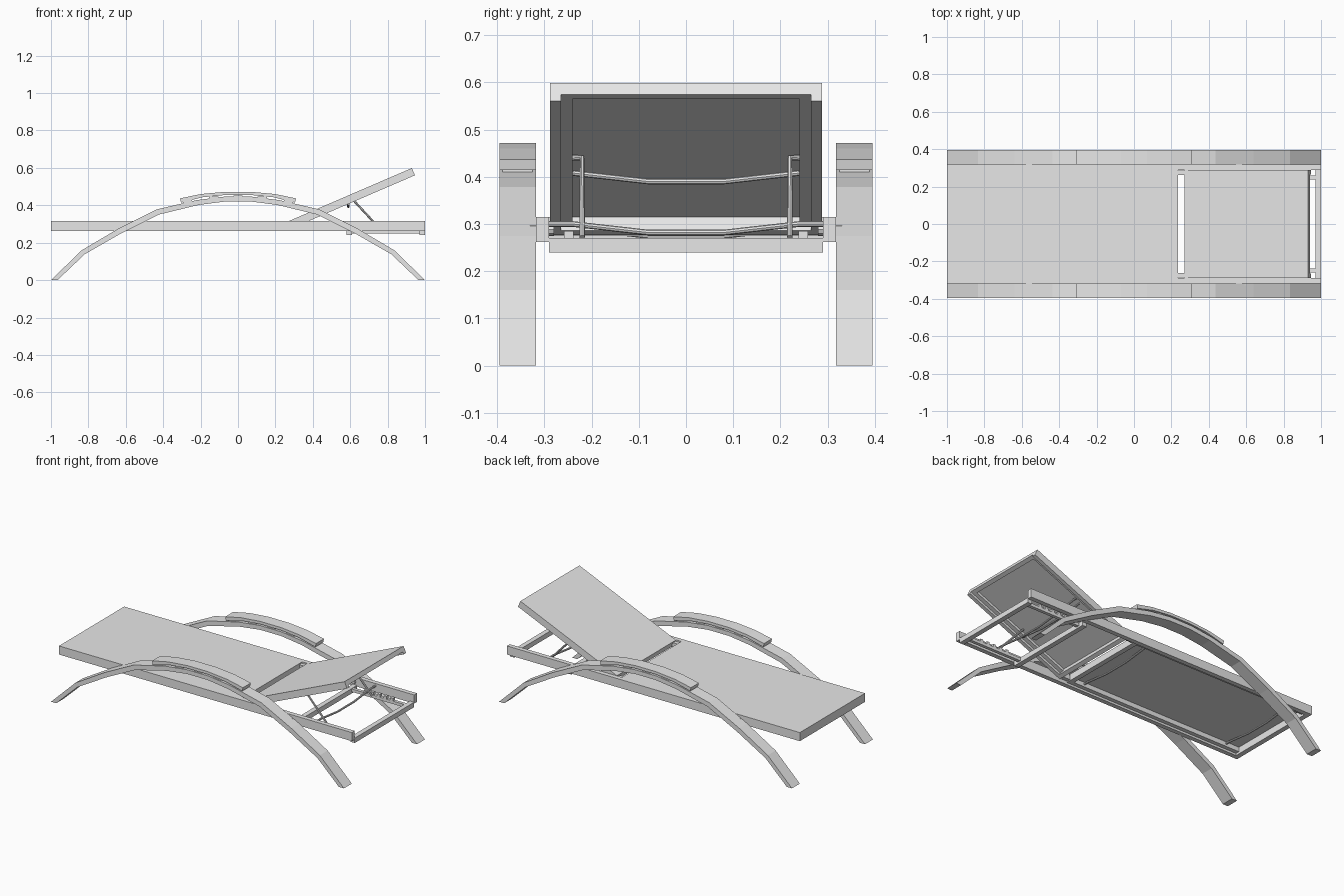
import bpy, bmesh, math
from mathutils import Matrix, Vector

cube = bpy.data.objects.get("Cube")
if cube:
    bpy.data.objects.remove(cube, do_unlink=True)

grey = bpy.data.materials.new("light grey")
grey.use_nodes = True
grey.diffuse_color = (0.8, 0.8, 0.8, 1)
grey.node_tree.nodes["Principled BSDF"].inputs["Base Color"].default_value = (0.8, 0.8, 0.8, 1)


def finish(name, bm):
    bmesh.ops.recalc_face_normals(bm, faces=bm.faces)
    mesh = bpy.data.meshes.new(name)
    bm.to_mesh(mesh)
    bm.free()
    mesh.materials.append(grey)
    ob = bpy.data.objects.new(name, mesh)
    bpy.context.collection.objects.link(ob)
    return ob


def box(name, x, y, z, matrix=Matrix()):
    """Box from (min, max) pairs, optionally moved by a matrix."""
    bm = bmesh.new()
    bmesh.ops.create_cube(bm, size=1)
    for v in bm.verts:
        p = [(a + b) / 2 + c * (b - a) for (a, b), c in zip((x, y, z), v.co)]
        v.co = matrix @ Vector(p)
    return finish(name, bm)


def extrude_profile(name, points, y0, y1):
    """Side outline in x and z, extruded along y."""
    bm = bmesh.new()
    face = bm.faces.new([bm.verts.new((x, y0, z)) for x, z in points])
    new = bmesh.ops.extrude_face_region(bm, geom=[face])["geom"]
    bmesh.ops.translate(bm, vec=(0, y1 - y0, 0),
                        verts=[g for g in new if isinstance(g, bmesh.types.BMVert)])
    return finish(name, bm)


def rod(name, points, radius):
    """Round bar along a path, turned into a mesh."""
    curve = bpy.data.curves.new(name, "CURVE")
    curve.dimensions = "3D"
    curve.bevel_depth = radius
    curve.bevel_resolution = 2
    curve.use_fill_caps = True
    line = curve.splines.new("POLY")
    line.points.add(len(points) - 1)
    for p, co in zip(line.points, points):
        p.co = (*co, 1)
    curve.materials.append(grey)
    ob = bpy.data.objects.new(name, curve)
    bpy.context.collection.objects.link(ob)
    bpy.ops.object.select_all(action="DESELECT")
    ob.select_set(True)
    bpy.context.view_layer.objects.active = ob
    bpy.ops.object.convert(target="MESH")
    bpy.ops.object.shade_smooth_by_angle()


def bent_rod(name, x, z, half):
    """Cross rod that dips in the middle."""
    rod(name, [(x, -half, z), (x, -0.24, z), (x, -0.08, z - 0.018),
               (x, 0.08, z - 0.018), (x, 0.24, z), (x, half, z)], 0.006)


def mirrored(half):
    return [(-x, z) for x, z in half] + [(x, z) for x, z in reversed(half)]


# Seat panel, its end bars and the bent rods below it
box("seat_panel", (-1, 0.235), (-0.29, 0.29), (0.303, 0.315))
box("foot_end_bar", (-1, -0.97), (-0.29, 0.29), (0.262, 0.303))
box("seat_back_bar", (0.205, 0.235), (-0.29, 0.29), (0.275, 0.303))
for i, x in enumerate((-0.88, 0.13)):
    bent_rod(f"seat_rod_{i}", x, 0.293, 0.29)

# Low cross bars at the head end
box("head_end_bar", (0.97, 1), (-0.29, 0.29), (0.24, 0.27))
box("inner_cross_bar", (0.58, 0.61), (-0.29, 0.29), (0.24, 0.27))

# Backrest, built flat and then tilted about its lower edge
tilt = Matrix.Translation((0.27, 0, 0.315)) @ Matrix.Rotation(math.radians(-23.3), 4, "Y")
length = 0.718
box("backrest_panel", (0, length), (-0.288, 0.288), (-0.011, 0), tilt)
box("backrest_lower_bar", (0, 0.025), (-0.265, 0.265), (-0.042, -0.011), tilt)
box("backrest_upper_bar", (length - 0.025, length), (-0.265, 0.265), (-0.027, -0.011), tilt)
bent_rod("backrest_rod", 0.59, 0.408, 0.24)
bent_rod("prop_rod", 0.735, 0.3, 0.29)

# Arm outline and arm pad outline
outer = [(1, 0), (0.835, 0.16), (0.64, 0.275), (0.435, 0.378), (0.22, 0.428), (0.075, 0.446)]
inner = [(0.965, 0), (0.82, 0.138), (0.625, 0.25), (0.425, 0.35), (0.21, 0.402), (0.07, 0.42)]
arm = mirrored(outer) + mirrored(inner)[::-1]
pad_top = [(0.31, 0.437), (0.2, 0.46), (0.07, 0.472)]
pad_low = [(0.305, 0.414), (0.19, 0.443), (0.07, 0.455)]
pad = mirrored(pad_top) + mirrored(pad_low)[::-1]

# Ratchet outline with teeth along its top
ratchet = [(0.6, 0.25), (0.6, 0.268)]
for i in range(5):
    x = 0.69 + i * 0.045
    ratchet += [(x, 0.268), (x + 0.006, 0.285), (x + 0.022, 0.285), (x + 0.022, 0.268)]
ratchet += [(0.98, 0.268), (0.98, 0.25)]

# Parts found on both sides
for side, s in (("right", -1), ("left", 1)):
    def span(a, b):
        return tuple(sorted((s * a, s * b)))

    box(side + "_rail", (-1, 1), span(0.29, 0.318), (0.262, 0.315))
    box(side + "_seat_tube", (-0.97, 0.205), span(0.265, 0.29), (0.275, 0.303))
    box(side + "_hinge", (0.235, 0.28), span(0.262, 0.286), (0.28, 0.308))
    box(side + "_backrest_skirt", (0, length), span(0.265, 0.288), (-0.042, -0.011), tilt)
    box(side + "_backrest_tube", (0.025, length - 0.025), span(0.24, 0.265), (-0.027, -0.011), tilt)
    extrude_profile(side + "_arm", arm, *span(0.318, 0.395))
    extrude_profile(side + "_arm_pad", pad, *span(0.318, 0.395))
    for i, x in enumerate((-0.27, -0.13, 0, 0.13, 0.27)):
        z = 0.437 - 0.3 * x * x
        box(f"{side}_pad_spacer_{i}", (x - 0.025, x + 0.025), span(0.325, 0.388), (z - 0.012, z + 0.016))
    extrude_profile(side + "_ratchet", ratchet, *span(0.238, 0.258))
    rod(side + "_prop", [(0.6, s * 0.242, 0.44), (0.605, s * 0.22, 0.44),
                         (0.735, s * 0.22, 0.3), (0.76, s * 0.22, 0.272)], 0.006)
    for i, x in enumerate((-0.59, 0.59)):
        rod(f"{side}_arm_bolt_{i}", [(x, s * 0.28, 0.288), (x, s * 0.33, 0.288)], 0.012)
